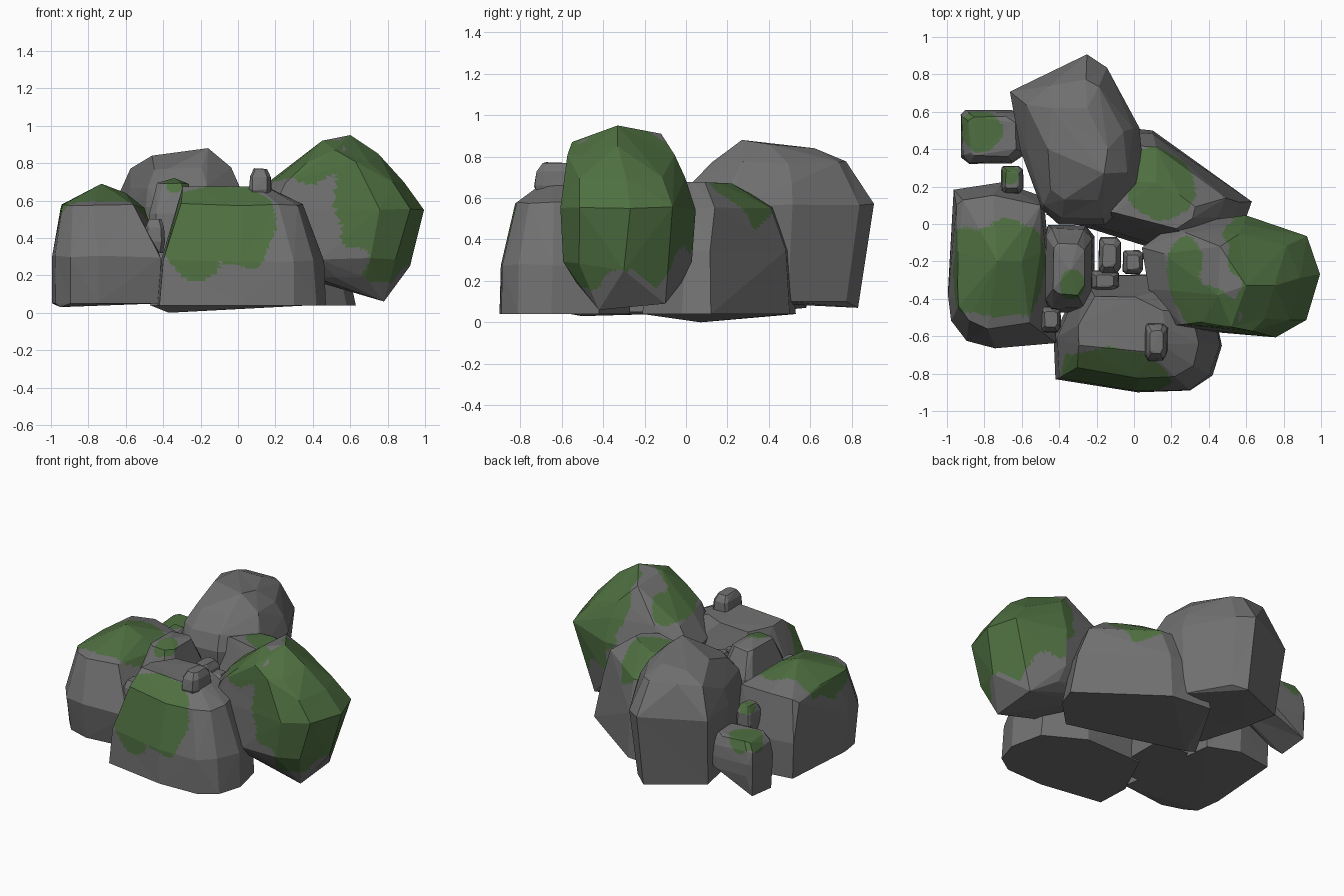
import bpy, bmesh, random
from mathutils import Vector, noise

if "Cube" in bpy.data.objects:
    bpy.data.objects.remove(bpy.data.objects["Cube"])

random.seed(4)


def material(name, rgb):
    m = bpy.data.materials.new(name)
    m.diffuse_color = (*rgb, 1)
    m.use_nodes = True
    m.node_tree.nodes["Principled BSDF"].inputs["Base Color"].default_value = m.diffuse_color
    return m


STONE = material("grey_stone", (0.165, 0.165, 0.165))
MOSS = material("green_moss", (0.078, 0.162, 0.053))


def rock(name, outline, levels, extra=(), moss=(), jitter=0.008):
    """Hull of an outline repeated at levels (z, scale x, scale y, shift x, shift y).
    moss: (centre, radii) ellipsoids with ragged borders."""
    xs, ys = [p[0] for p in outline], [p[1] for p in outline]
    cx, cy = (min(xs) + max(xs)) / 2, (min(ys) + max(ys)) / 2
    j = lambda: random.uniform(-jitter, jitter)
    bm = bmesh.new()
    for i, (z, sx, sy, dx, dy) in enumerate(levels):
        for x, y in outline:
            bm.verts.new((cx + (x - cx) * sx + dx + (j() if i else 0),
                          cy + (y - cy) * sy + dy + (j() if i else 0),
                          z + (j() if i else 0)))
    for p in extra:
        bm.verts.new(p)
    out = bmesh.ops.convex_hull(bm, input=bm.verts[:])
    bad = {v for v in out["geom_interior"] + out["geom_unused"]
           if isinstance(v, bmesh.types.BMVert)}
    bmesh.ops.delete(bm, geom=list(bad), context="VERTS")
    # merge nearly flat hull triangles into broad facets
    bmesh.ops.dissolve_limit(bm, angle_limit=0.1, verts=bm.verts[:], edges=bm.edges[:])
    bmesh.ops.triangulate(bm, faces=bm.faces[:])
    if moss:
        bmesh.ops.subdivide_edges(bm, edges=bm.edges[:], cuts=12, use_grid_fill=True)
        bmesh.ops.triangulate(bm, faces=bm.faces[:])
    bmesh.ops.recalc_face_normals(bm, faces=bm.faces[:])
    for f in bm.faces:
        p = f.calc_center_median()
        for c, r in moss:
            d = Vector([(p[k] - c[k]) / r[k] for k in range(3)]).length
            if d + 0.22 * noise.noise(p * 7) < 1 and f.normal.z > -0.6:
                f.material_index = 1
    me = bpy.data.meshes.new(name)
    bm.to_mesh(me)
    bm.free()
    me.materials.append(STONE)
    me.materials.append(MOSS)
    ob = bpy.data.objects.new(name, me)
    bpy.context.collection.objects.link(ob)


def small_rock(name, lo, hi, moss=(), base=.8, top=.6, extra=()):
    """Chipped block filling the box lo..hi."""
    mx, my = (lo[0] + hi[0]) / 2, (lo[1] + hi[1]) / 2
    hx, hy, h = (hi[0] - lo[0]) / 2, (hi[1] - lo[1]) / 2, hi[2] - lo[2]
    shape = [(-1, -.75), (-.75, -1), (.6, -1), (1, -.6), (1, .75), (.6, 1), (-.8, 1), (-1, .8)]
    rock(name, [(mx + x * hx, my + y * hy) for x, y in shape],
         [(lo[2], base, base, 0, 0), (lo[2] + .35 * h, 1, 1, 0, 0),
          (lo[2] + .75 * h, .92, .92, 0, 0), (hi[2], top, top, 0, 0)],
         moss=moss, jitter=0.05 * min(hx, hy), extra=extra)


# Large boulders
rock("left_boulder",
     [(-.96, .19), (-.7, .23), (-.49, .14), (-.45, -.3), (-.41, -.63), (-.75, -.67),
      (-.9, -.62), (-.98, -.52), (-1, -.38)],
     [(.05, .98, .93, 0, .02), (.3, 1, 1, 0, 0), (.58, .64, .8, -.05, .02)],
     extra=[(-.95, -.5, .03), (-.73, -.2, .69), (-.95, .1, .55), (-.94, -.15, .58),
            (-.5, .1, .56), (-.5, -.15, .56), (-.6, -.2, .64)],
     moss=[((-.73, -.25, .64), (.34, .27, .24))])

rock("back_boulder",
     [(-.66, .7), (-.25, .9), (-.15, .84), (.03, .52), (.05, .2), (-.15, 0), (-.4, 0),
      (-.5, .08), (-.6, .4)],
     [(.1, .9, .88, 0, -.02), (.38, .94, .93, 0, 0), (.57, 1, 1, 0, 0),
      (.67, .9, .9, 0, -.01), (.77, .74, .72, 0, 0)],
     extra=[(-.16, .27, .88), (-.14, .4, .86), (-.25, .62, .84), (-.44, .62, .84),
            (-.46, .4, .84), (-.45, .74, .79), (-.25, .83, .07)])

rock("front_boulder",
     [(-.42, -.83), (.02, -.9), (.3, -.89), (.42, -.81), (.47, -.65), (.42, -.42),
      (.15, -.27), (-.28, -.28), (-.43, -.6)],
     [(.04, 1, 1, 0, 0), (.28, .97, 1, 0, 0), (.58, .73, .73, 0, -.01),
      (.67, .52, .47, -.08, .05)],
     moss=[((-.24, -.84, .43), (.17, .22, .25)), ((.03, -.82, .46), (.17, .22, .25)),
           ((-.1, -.75, .56), (.25, .16, .13))])

rock("right_boulder",
     [(.04, -.12), (.2, 0), (.6, .05), (.8, -.03), (.92, -.07), (1, -.27), (.92, -.52),
      (.75, -.6), (.42, -.58), (.18, -.54), (.08, -.35)],
     [(.19, .48, .78, .05, 0), (.29, .8, .94, 0, -.01), (.55, 1, 1, 0, 0),
      (.7, .76, .9, 0, -.02), (.8, .46, .8, 0, -.04)],
     extra=[(.78, -.1, .09), (.78, -.42, .06), (.92, -.3, .25), (.6, -.33, .95),
            (.45, -.38, .92), (.46, -.12, .91), (.75, -.33, .85), (.52, -.55, .87)],
     moss=[((.8, -.32, .62), (.39, .47, .45)), ((.28, -.28, .75), (.11, .21, .18)),
           ((.4, -.46, .82), (.2, .14, .2)), ((.6, -.02, .78), (.12, .12, .2))])

rock("middle_boulder",
     [(.63, .12), (.4, .3), (.1, .5), (-.19, .53), (-.47, .05), (.1, -.13), (.39, -.21),
      (.58, -.02)],
     [(.04, 1, 1, 0, 0), (.35, .88, .93, 0, 0), (.55, .7, .72, .02, 0),
      (.67, .4, .35, .03, -.06)],
     extra=[(-.37, .07, 0)],
     moss=[((.14, .22, .6), (.18, .22, .25))])

# Smaller rocks tucked between the boulders
small_rock("back_left_rock", (-.93, .32, .21), (-.58, .61, .43),
           [((-.83, .5, .42), (.12, .11, .12))], base=.97, top=.72,
           extra=[(-.92, .37, .05), (-.92, .58, .07), (-.85, .34, .09)])
small_rock("centre_rock", (-.48, -.47, .05), (-.21, -.01, .69),
           [((-.33, -.32, .68), (.07, .09, .12))], base=1, top=.6,
           extra=[(-.34, -.25, .72)])

# Pebbles
small_rock("mossy_pebble", (-.71, .16, .33), (-.59, .31, .52),
           [((-.66, .26, .5), (.05, .05, .06))])
for i, (lo, hi) in enumerate([((.06, -.73, .6), (.18, -.53, .77)),
                              ((-.5, -.58, .32), (-.39, -.44, .5)),
                              ((-.19, -.27, .42), (-.07, -.07, .58)),
                              ((-.23, -.36, .4), (-.08, -.25, .56)),
                              ((-.06, -.27, .4), (.05, -.14, .55))]):
    small_rock("pebble_%d" % (i + 1), lo, hi)
